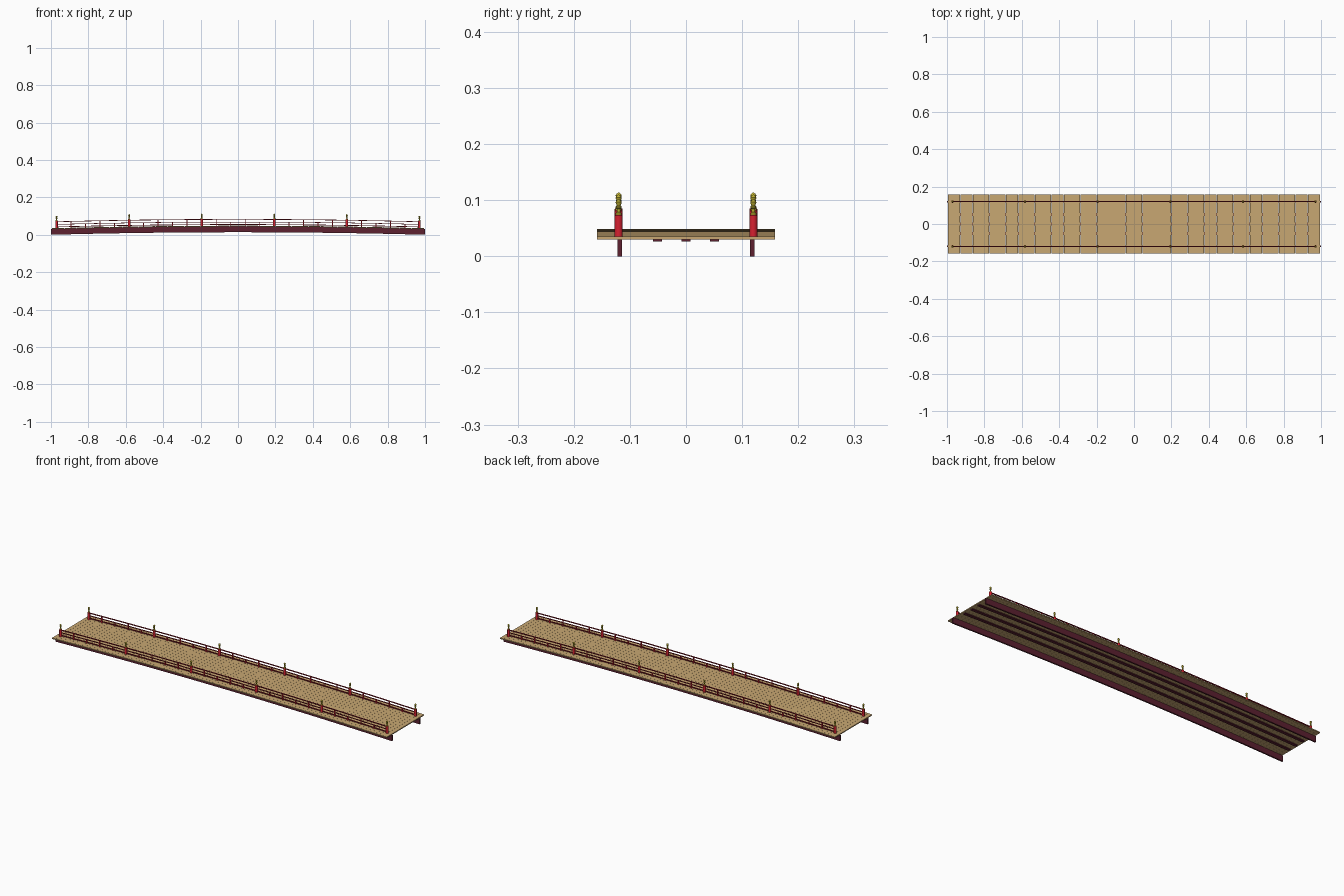
import bpy, bmesh, math

if "Cube" in bpy.data.objects:
    bpy.data.objects.remove(bpy.data.objects["Cube"])

RISE = 0.0135


def arch(x):
    return RISE * (1 - x * x)


def material(name, rgb):
    m = bpy.data.materials.new(name)
    m.diffuse_color = (*rgb, 1)
    m.use_nodes = True
    m.node_tree.nodes["Principled BSDF"].inputs["Base Color"].default_value = m.diffuse_color
    return m


TAN = material("pale_wood", (0.58, 0.39, 0.17))
DARK = material("dark_red_wood", (0.11, 0.015, 0.03))
RAIL = material("rail_red", (0.28, 0.01, 0.02))
RED = material("bright_red", (0.68, 0.015, 0.03))
GOLD = material("gold", (0.5, 0.42, 0.03))


def finish(name, bm, mat, smooth=False):
    bmesh.ops.recalc_face_normals(bm, faces=bm.faces)
    me = bpy.data.meshes.new(name)
    bm.to_mesh(me)
    bm.free()
    me.materials.append(mat)
    ob = bpy.data.objects.new(name, me)
    bpy.context.collection.objects.link(ob)
    if smooth:
        bpy.ops.object.select_all(action='DESELECT')
        ob.select_set(True)
        bpy.context.view_layer.objects.active = ob
        bpy.ops.object.shade_smooth_by_angle(angle=math.radians(35))
    return ob


def sweep(bm, x0, x1, y, width, z0, z1, segments=18):
    """Rectangular bar following the arch; z0 and z1 are relative to it."""
    prev = None
    for i in range(segments + 1):
        x = x0 + (x1 - x0) * i / segments
        a = arch(x)
        ring = [bm.verts.new((x, y + dy * width / 2, a + z))
                for dy, z in ((-1, z0), (1, z0), (1, z1), (-1, z1))]
        if prev:
            for k in range(4):
                n = (k + 1) % 4
                bm.faces.new((prev[k], prev[n], ring[n], ring[k]))
        else:
            bm.faces.new(ring[::-1])
        prev = ring
    bm.faces.new(prev)


def lathe(bm, x, y, z, profile, sides=12):
    rings = []
    for r, h in profile:
        rings.append([bm.verts.new((x + r * math.cos(2 * math.pi * k / sides),
                                    y + r * math.sin(2 * math.pi * k / sides), z + h))
                      for k in range(sides)])
    for a, b in zip(rings, rings[1:]):
        for k in range(sides):
            n = (k + 1) % sides
            bm.faces.new((a[k], a[n], b[n], b[k]))
    bm.faces.new(rings[0][::-1])
    bm.faces.new(rings[-1])


# Deck of individual cross planks
bm = bmesh.new()
COUNT = 90
pitch = 1.99 / COUNT
for i in range(COUNT):
    x = -0.995 + i * pitch
    sweep(bm, x + 0.0003, x + pitch - 0.0003, 0, 0.318, 0.0295, 0.0348, 1)
finish("deck_planks", bm, TAN)

# Deep side girders
bm = bmesh.new()
for s in (-1, 1):
    sweep(bm, -1, 1, s * 0.118, 0.008, 0, 0.030)
finish("side_girders", bm, DARK)

# Shallow beams beneath the deck
bm = bmesh.new()
for y in (-0.051, 0, 0.051):
    sweep(bm, -0.985, 0.985, y, 0.016, 0.0255, 0.030)
finish("under_beams", bm, DARK)

# Handrail, middle rail and ground rail on each side
for name, z0, z1, w in (("top_rail", 0.067, 0.0705, 0.006),
                        ("middle_rail", 0.053, 0.056, 0.005),
                        ("ground_rail", 0.039, 0.043, 0.006)):
    bm = bmesh.new()
    for s in (-1, 1):
        sweep(bm, -0.97, 0.97, s * 0.12, w, z0, z1, 20)
    finish(name, bm, RAIL)

# Short balusters, with every second one reaching the handrail
bm = bmesh.new()
step = 1.94 / 25
for s in (-1, 1):
    for i in range(25):
        if i % 5 == 0:
            continue
        x = -0.97 + i * step
        top = 0.068 if i % 2 else 0.054
        sweep(bm, x - 0.0025, x + 0.0025, s * 0.12, 0.005, 0.0345, top, 1)
finish("balusters", bm, RED)

# Round posts with gold onion finials
posts, caps = bmesh.new(), bmesh.new()
POST = [(0.007, 0.034), (0.007, 0.0715), (0.006, 0.0725)]
FINIAL = [(0.0052, 0.072), (0.0052, 0.076), (0.0032, 0.078), (0.003, 0.083),
          (0.0048, 0.085), (0.0048, 0.087), (0.003, 0.089), (0.0048, 0.093),
          (0.0055, 0.0955), (0.004, 0.098), (0.0005, 0.101)]
for s in (-1, 1):
    for i in range(6):
        x = -0.97 + i * 0.388
        lathe(posts, x, s * 0.12, arch(x), POST)
        lathe(caps, x, s * 0.12, arch(x), FINIAL)
finish("railing_posts", posts, RED, True)
finish("post_finials", caps, GOLD, True)
